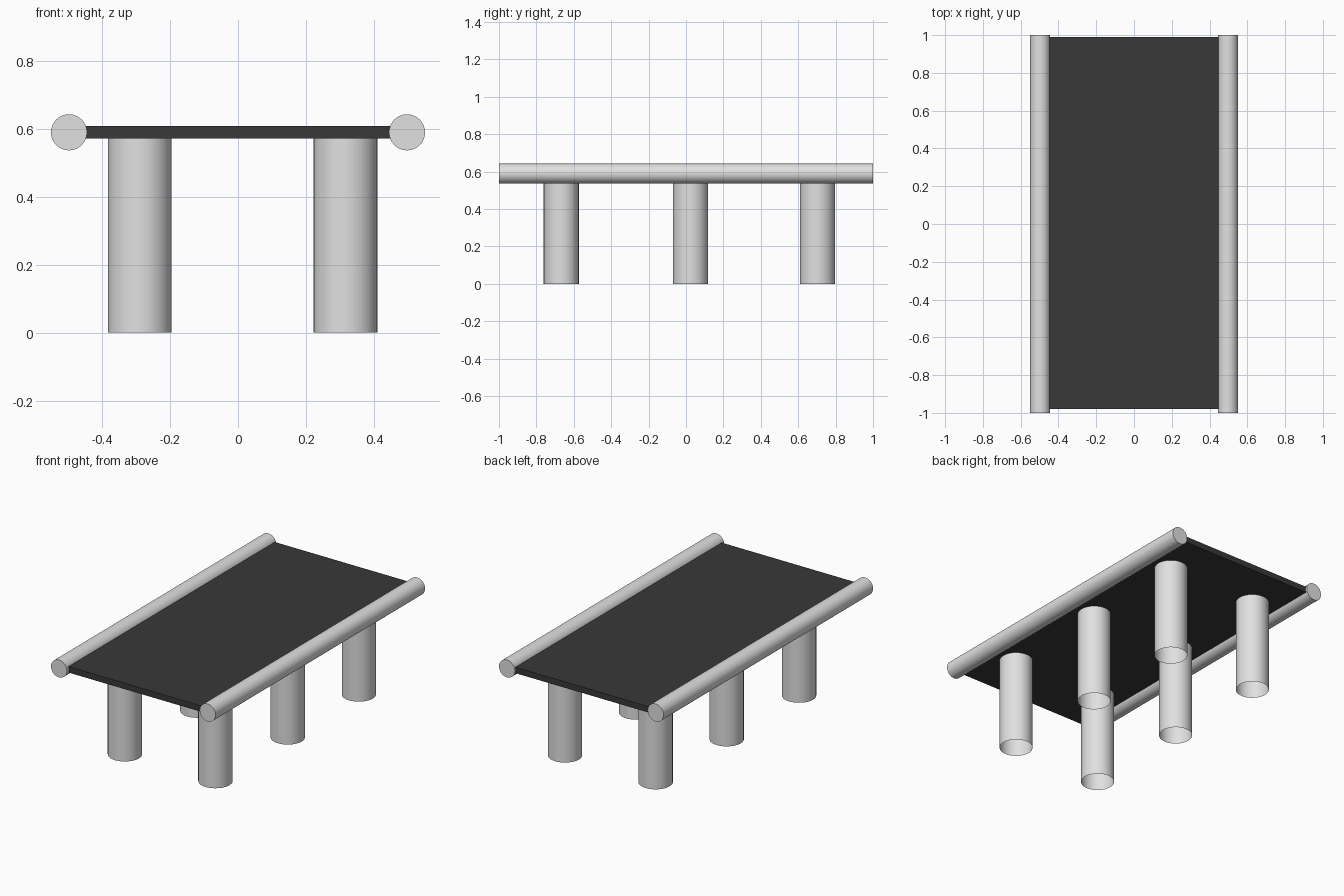
import bpy
import math

cube = bpy.data.objects.get("Cube")
if cube:
    bpy.data.objects.remove(cube, do_unlink=True)


def make_material(name, value):
    mat = bpy.data.materials.new(name)
    mat.use_nodes = True
    colour = (value, value, value, 1)
    mat.diffuse_color = colour
    mat.node_tree.nodes["Principled BSDF"].inputs["Base Color"].default_value = colour
    return mat


LIGHT = make_material("light grey", 0.75)
DARK = make_material("dark grey", 0.04)


def cylinder(name, radius, depth, location, rotation=(0, 0, 0), cap="NGON"):
    bpy.ops.mesh.primitive_cylinder_add(
        vertices=32, radius=radius, depth=depth, end_fill_type=cap,
        location=location, rotation=rotation)
    obj = bpy.context.object
    obj.name = name
    obj.data.materials.append(LIGHT)
    bpy.ops.object.shade_smooth_by_angle(angle=math.radians(30))
    return obj


# Flat deck slab, its long edges tucked into the rails
DECK_BOTTOM, DECK_TOP = 0.571, 0.607
bpy.ops.mesh.primitive_cube_add(size=1, location=(0, 0.005, (DECK_BOTTOM + DECK_TOP) / 2))
deck = bpy.context.object
deck.name = "deck"
deck.scale = (0.96, 1.97, DECK_TOP - DECK_BOTTOM)
bpy.ops.object.transform_apply(location=False, rotation=False, scale=True)
deck.data.materials.append(DARK)

# Round rails along both sides
for side, x in (("right", -0.497), ("left", 0.497)):
    cylinder(side + "_rail", 0.053, 2, (x, 0, 0.589), (math.pi / 2, 0, 0))

# Two rows of hollow, open-ended posts
for side, x in (("right", -0.289), ("left", 0.316)):
    for place, y in (("front", -0.667), ("middle", 0.024), ("back", 0.703)):
        cylinder(f"{place}_{side}_post", 0.094, DECK_BOTTOM,
                 (x, y, DECK_BOTTOM / 2), cap="NOTHING")
